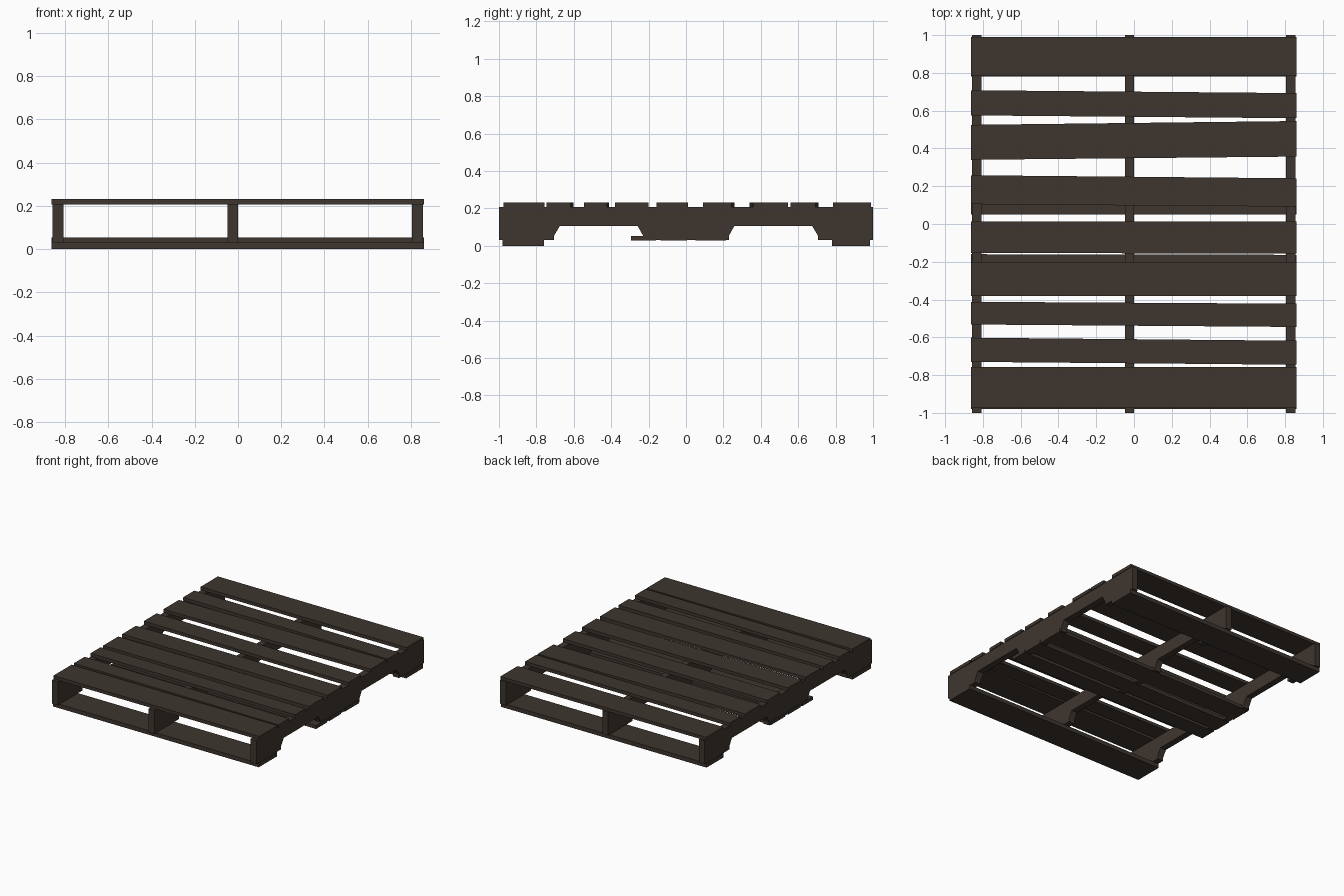
import bpy

if "Cube" in bpy.data.objects:
    bpy.data.objects.remove(bpy.data.objects["Cube"])

wood = bpy.data.materials.new("dark brown wood")
wood.diffuse_color = (0.048, 0.036, 0.028, 1)
wood.use_nodes = True
wood.node_tree.nodes["Principled BSDF"].inputs["Base Color"].default_value = wood.diffuse_color


def prism(name, pts, to3d, lo, hi):
    """Extrude a closed 2D outline between lo and hi."""
    n = len(pts)
    verts = [to3d(a, b, lo) for a, b in pts] + [to3d(a, b, hi) for a, b in pts]
    faces = [tuple(reversed(range(n))), tuple(range(n, 2 * n))]
    faces += [(i, (i + 1) % n, n + (i + 1) % n, n + i) for i in range(n)]
    me = bpy.data.meshes.new(name)
    me.from_pydata(verts, [], faces)
    me.materials.append(wood)
    ob = bpy.data.objects.new(name, me)
    bpy.context.collection.objects.link(ob)
    return ob


def board(name, left, right, z0, z1, x0=-0.862, x1=0.86):
    """Plank across x; left and right are its (front, back) y at each end."""
    pts = [(x0, left[0]), (x1, right[0]), (x1, right[1]), (x0, left[1])]
    return prism(name, pts, lambda a, b, c: (a, b, c), z0, z1)


# Stringers with two fork notches each
half = [(0.23, 0.03), (0.23, 0.055), (0.258, 0.105), (0.675, 0.105),
        (0.705, 0.055), (0.705, 0.03), (1.0, 0.03), (1.0, 0.208)]
outline = half + [(-y, z) for y, z in reversed(half)]
for name, x0, x1 in (("left_stringer", -0.857, -0.808),
                     ("middle_stringer", -0.048, 0.0),
                     ("right_stringer", 0.805, 0.855)):
    prism(name, outline, lambda a, b, c: (c, a, b), x0, x1)

# Top deck, slightly skewed planks
deck = [((-0.975, -0.757), (-0.975, -0.757)),
        ((-0.73, -0.602), (-0.745, -0.618)),
        ((-0.532, -0.412), (-0.545, -0.422)),
        ((-0.38, -0.2), (-0.38, -0.2)),
        ((-0.153, 0.012), (-0.157, 0.012)),
        ((0.105, 0.258), (0.092, 0.242)),
        ((0.34, 0.525), (0.357, 0.545)),
        ((0.575, 0.708), (0.56, 0.693)),
        ((0.785, 0.99), (0.785, 0.99))]
for i, (l, r) in enumerate(deck):
    board(f"top_board_{i + 1}", l, r, 0.206, 0.231)

# Bottom end planks, below the stringers
board("front_bottom_board", (-0.98, -0.76), (-0.98, -0.76), 0.0, 0.031)
board("back_bottom_board", (0.78, 0.985), (0.78, 0.985), 0.0, 0.031)

# Bottom centre planks, let into the stringers
for i, (l, r) in enumerate([((-0.285, -0.16), (-0.295, -0.163)),
                            ((-0.135, 0.005), (-0.135, 0.005)),
                            ((0.05, 0.215), (0.05, 0.215))]):
    board(f"centre_bottom_board_{i + 1}", l, r, 0.028, 0.053)
